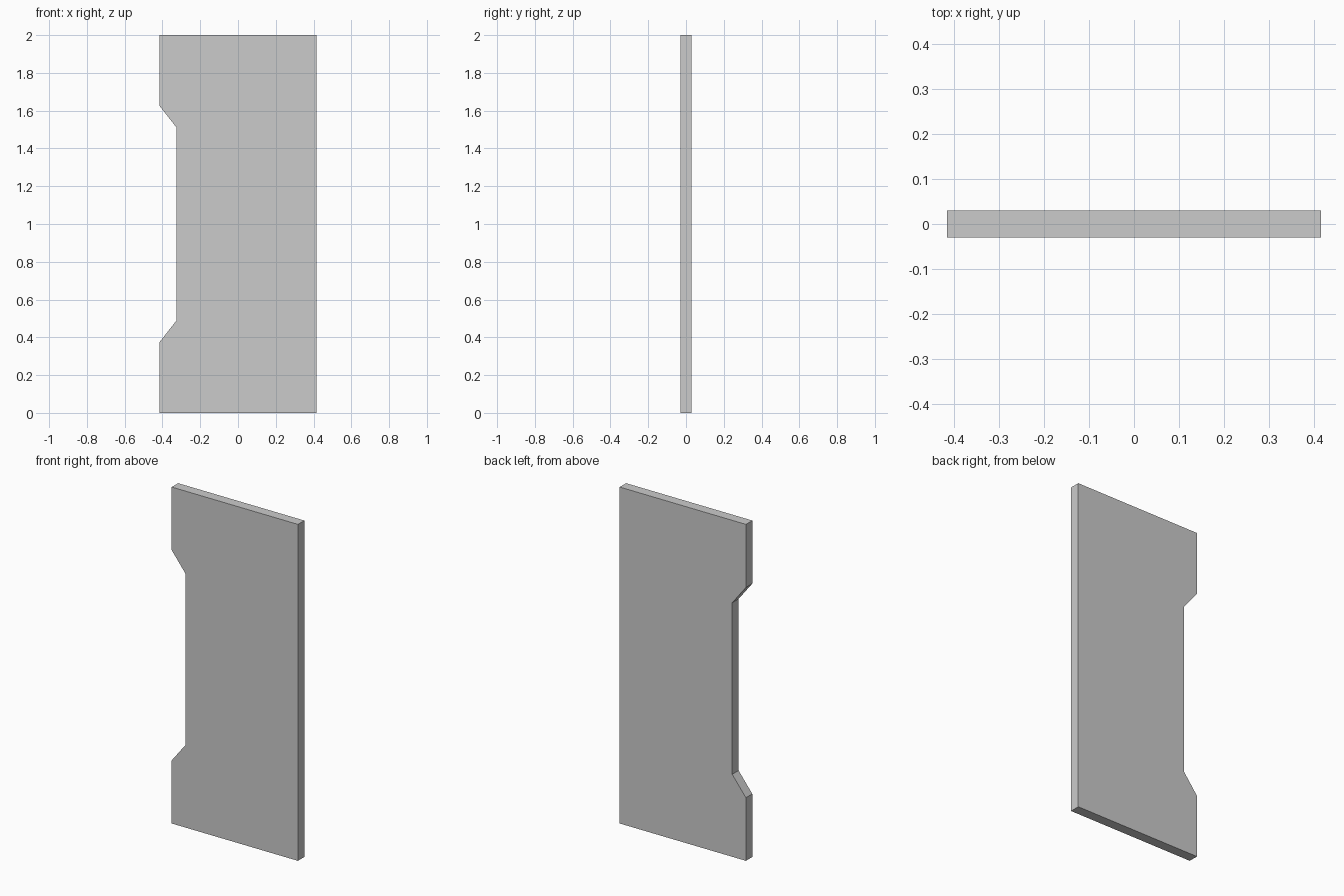
import bpy
import bmesh

if "Cube" in bpy.data.objects:
    bpy.data.objects.remove(bpy.data.objects["Cube"])

HALF_WIDTH, HEIGHT, THICKNESS = 0.415, 2.0, 0.06

# Lower half of the notched left edge, mirrored about mid height
lower = [(-HALF_WIDTH, 0.0), (-HALF_WIDTH, 0.375), (-0.325, 0.49)]
upper = [(x, HEIGHT - z) for x, z in reversed(lower)]
profile = lower + upper + [(HALF_WIDTH, HEIGHT), (HALF_WIDTH, 0.0)]

# Flat panel: outline face extruded through its thickness
bm = bmesh.new()
face = bm.faces.new([bm.verts.new((x, -THICKNESS / 2, z)) for x, z in profile])
result = bmesh.ops.extrude_face_region(bm, geom=[face])
back = [v for v in result["geom"] if isinstance(v, bmesh.types.BMVert)]
bmesh.ops.translate(bm, verts=back, vec=(0, THICKNESS, 0))
bmesh.ops.recalc_face_normals(bm, faces=bm.faces[:])

mesh = bpy.data.meshes.new("notched_panel")
bm.to_mesh(mesh)
bm.free()
bpy.context.collection.objects.link(bpy.data.objects.new("notched_panel", mesh))
